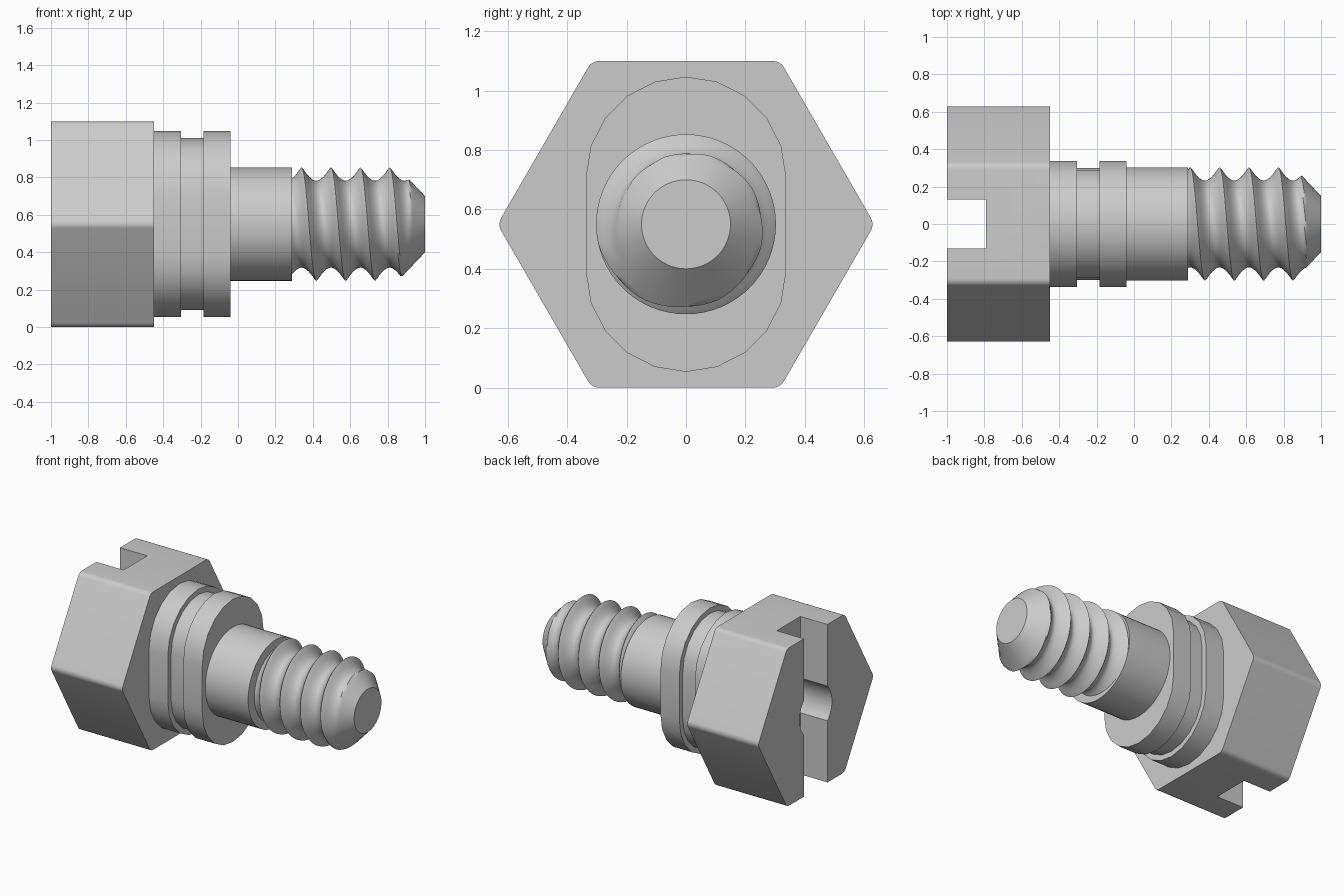
import bpy
import bmesh
from math import sin, cos, pi, radians

if "Cube" in bpy.data.objects:
    bpy.data.objects.remove(bpy.data.objects["Cube"])

AXIS_Z = 0.55

steel = bpy.data.materials.new("steel_grey")
steel.use_nodes = True
GREY = (0.6, 0.6, 0.6, 1)
steel.diffuse_color = GREY
steel.node_tree.nodes["Principled BSDF"].inputs["Base Color"].default_value = GREY


def finish(name, bm):
    bmesh.ops.recalc_face_normals(bm, faces=bm.faces)
    mesh = bpy.data.meshes.new(name)
    bm.to_mesh(mesh)
    bm.free()
    mesh.materials.append(steel)
    obj = bpy.data.objects.new(name, mesh)
    bpy.context.collection.objects.link(obj)
    obj.location.z = AXIS_Z
    return obj


def activate(obj):
    bpy.ops.object.select_all(action="DESELECT")
    obj.select_set(True)
    bpy.context.view_layer.objects.active = obj


def smooth(obj, angle=30):
    activate(obj)
    bpy.ops.object.shade_smooth_by_angle(angle=radians(angle))


def prism(name, outline, x0, x1):
    """Extrude a (y, z) outline along the screw axis."""
    bm = bmesh.new()
    base = bm.faces.new([bm.verts.new((x0, y, z)) for y, z in outline])
    moved = bmesh.ops.extrude_face_region(bm, geom=[base], use_keep_orig=True)
    verts = [g for g in moved["geom"] if isinstance(g, bmesh.types.BMVert)]
    bmesh.ops.translate(bm, verts=verts, vec=(x1 - x0, 0, 0))
    return finish(name, bm)


def arc(cy, cz, r, start, end, steps):
    angles = [radians(start + (end - start) * i / steps) for i in range(steps + 1)]
    return [(cy + r * cos(a), cz + r * sin(a)) for a in angles]


def circle(r, steps=64):
    return arc(0, 0, r, 0, 360, steps)[:-1]


def stadium(r, offset=0.16):
    return arc(0, offset, r, 0, 180, 10) + arc(0, -offset, r, 180, 360, 10)


def rounded_hexagon(apothem, r):
    reach = (apothem - r) / cos(pi / 6)
    pts = []
    for a in range(0, 360, 60):
        pts += arc(reach * cos(radians(a)), reach * sin(radians(a)), r, a - 30, a + 30, 6)
    return pts


# Hexagonal head with a driver slot and a centre bore
head = prism("hex_head", rounded_hexagon(0.55, 0.045), -1, -0.45)
slot = prism("slot_cutter", [(-0.13, -1), (0.13, -1), (0.13, 1), (-0.13, 1)], -1.2, -0.79)
bore = prism("bore_cutter", circle(0.178, 48), -1.2, -0.52)
for cutter in (slot, bore):
    cutter.hide_render = True
    cut = head.modifiers.new("cut", "BOOLEAN")
    cut.operation = "DIFFERENCE"
    cut.solver = "EXACT"
    cut.object = cutter
    activate(head)
    bpy.ops.object.modifier_apply(modifier=cut.name)
for cutter in (slot, bore):
    bpy.data.objects.remove(cutter)
smooth(head)

# Flat-sided collar with a groove, then the plain shank
smooth(prism("inner_collar", stadium(0.337), -0.45, -0.305))
smooth(prism("collar_groove", stadium(0.3), -0.305, -0.185))
smooth(prism("outer_collar", stadium(0.337), -0.185, -0.04))
smooth(prism("shank", circle(0.303), -0.04, 0.29))

# Right-handed thread whose grid follows the helix, ending in a cone
START, CREST, PITCH = 0.29, 0.34, 0.157
AROUND, PER_TURN = 64, 16


def thread_radius(x, turn):
    phase = ((x - CREST) / PITCH - turn) % 1
    ridge = abs(phase - 0.5) * 2
    return min(0.303, 0.232 + 0.076 * ridge ** 1.8, 0.15 + 1.06 * (1 - x))


bm = bmesh.new()
first, last = -2 * PER_TURN, 6 * PER_TURN
columns = []
for j in range(AROUND):
    turn = j / AROUND
    column = {}
    for k in range(first, last):
        x = min(1, max(START, CREST + PITCH * (k / PER_TURN + turn)))
        r = thread_radius(x, turn)
        column[k] = bm.verts.new((x, -r * sin(2 * pi * turn), r * cos(2 * pi * turn)))
    columns.append(column)
for j in range(AROUND):
    shift = PER_TURN if j == AROUND - 1 else 0
    here, there = columns[j], columns[(j + 1) % AROUND]
    for k in range(first, last - 1 - shift):
        bm.faces.new((here[k], here[k + 1], there[k + 1 + shift], there[k + shift]))
bmesh.ops.remove_doubles(bm, verts=bm.verts, dist=0.0005)
bmesh.ops.dissolve_degenerate(bm, edges=bm.edges, dist=0.0001)

# Flat end caps close the thread
bmesh.ops.holes_fill(bm, edges=[e for e in bm.edges if e.is_boundary], sides=0)
smooth(finish("thread", bm), 35)
